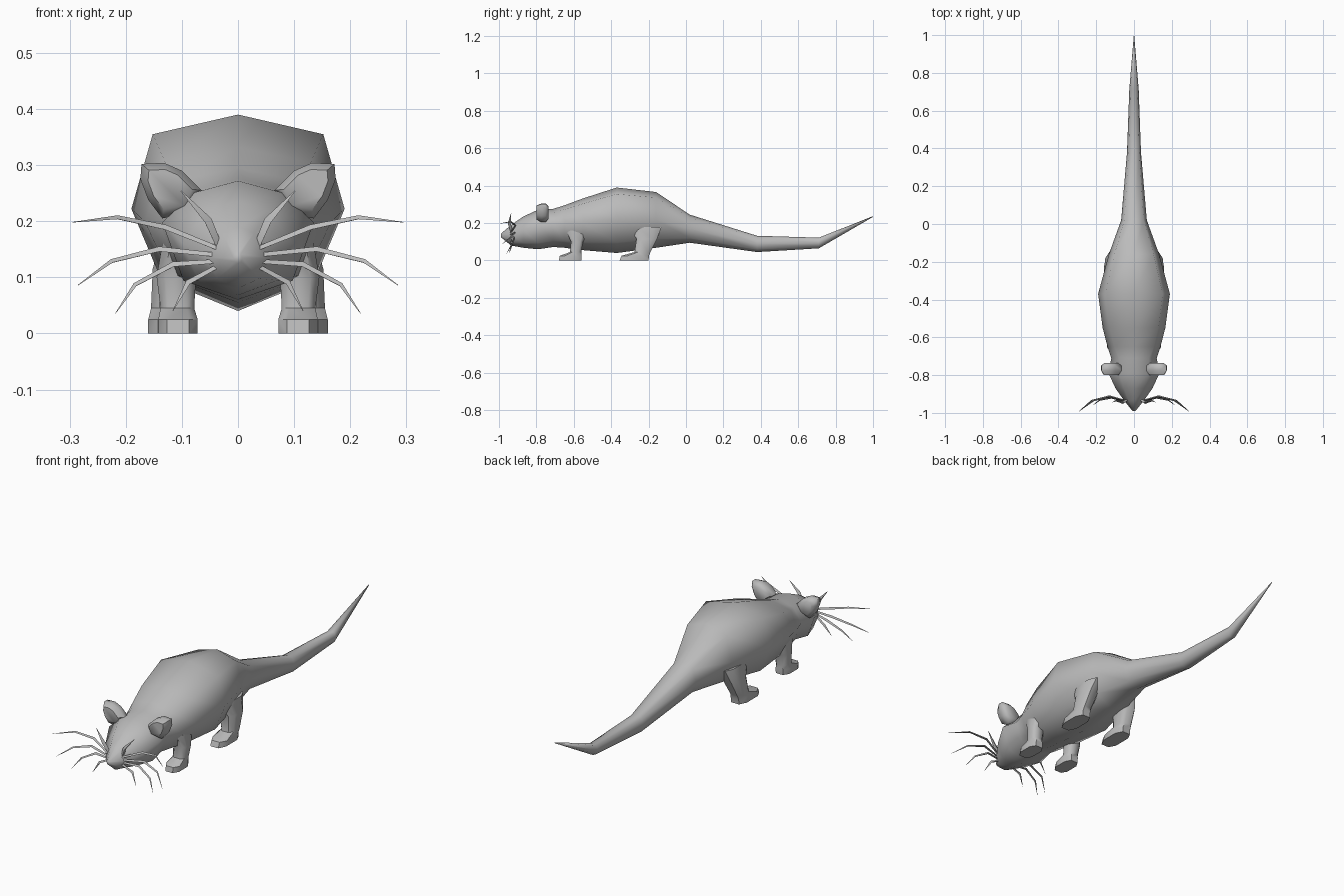
import bpy, bmesh, math
from mathutils import Vector

if "Cube" in bpy.data.objects:
    bpy.data.objects.remove(bpy.data.objects["Cube"])

fur = bpy.data.materials.new("grey_fur")
fur.diffuse_color = (0.5, 0.5, 0.5, 1)
fur.use_nodes = True
fur.node_tree.nodes["Principled BSDF"].inputs["Base Color"].default_value = fur.diffuse_color


def loft(name, rings, mirror=False, smooth_angle=180):
    """Skin a list of equal-length point rings, closing both ends."""
    bm = bmesh.new()
    rows = [[bm.verts.new(p) for p in ring] for ring in rings]
    n = len(rows[0])
    for a, b in zip(rows, rows[1:]):
        for i in range(n):
            j = (i + 1) % n
            bm.faces.new((a[i], a[j], b[j], b[i]))
    bm.faces.new(rows[0])
    bm.faces.new(rows[-1])
    bmesh.ops.remove_doubles(bm, verts=bm.verts, dist=0.0005)
    bmesh.ops.recalc_face_normals(bm, faces=bm.faces)
    mesh = bpy.data.meshes.new(name)
    bm.to_mesh(mesh)
    bm.free()
    mesh.materials.append(fur)
    obj = bpy.data.objects.new(name, mesh)
    bpy.context.collection.objects.link(obj)
    bpy.ops.object.select_all(action='DESELECT')
    obj.select_set(True)
    bpy.context.view_layer.objects.active = obj
    bpy.ops.object.shade_smooth_by_angle(angle=math.radians(smooth_angle))
    if mirror:
        obj.modifiers.new("mirror", 'MIRROR')
    return obj


def body_ring(y, top, bottom, w, shoulder, side):
    """Eight-sided section: ridge, shoulders, sides, lower sides, belly."""
    h = top - bottom
    half = [(shoulder * w, top - 0.1 * h), (w, bottom + side * h),
            (0.72 * w, bottom + 0.16 * h)]
    pts = [(0, top)] + half + [(0, bottom)] + [(-x, z) for x, z in reversed(half)]
    return [Vector((x, y, z)) for x, z in pts]


# Body from nose to tail tip: y, top, bottom, half width, shoulder ratio, side height
sections = [
    (-0.99, 0.143, 0.125, 0.008, 0.6, 0.5),
    (-0.935, 0.190, 0.080, 0.052, 0.55, 0.5),
    (-0.87, 0.235, 0.068, 0.098, 0.55, 0.55),
    (-0.79, 0.272, 0.060, 0.135, 0.58, 0.65),
    (-0.71, 0.276, 0.072, 0.120, 0.65, 0.6),
    (-0.65, 0.295, 0.068, 0.140, 0.75, 0.55),
    (-0.55, 0.332, 0.055, 0.166, 0.78, 0.52),
    (-0.37, 0.390, 0.040, 0.190, 0.80, 0.52),
    (-0.16, 0.366, 0.068, 0.133, 0.78, 0.5),
    (0.02, 0.245, 0.095, 0.068, 0.75, 0.5),
    (0.38, 0.132, 0.045, 0.037, 0.75, 0.5),
    (0.71, 0.122, 0.065, 0.025, 0.75, 0.5),
    (1.0, 0.237, 0.233, 0.001, 0.75, 0.5),
]
loft("body", [body_ring(*s) for s in sections])


def leg_ring(z, y0, y1, x0, x1):
    """Horizontal rectangle with clipped corners."""
    cx, cy, rx, ry = (x0 + x1) / 2, (y0 + y1) / 2, (x1 - x0) / 2, (y1 - y0) / 2
    k = 0.55
    unit = [(1, k), (k, 1), (-k, 1), (-1, k), (-1, -k), (-k, -1), (k, -1), (1, -k)]
    return [Vector((cx + u * rx, cy + v * ry, z)) for u, v in unit]


# Legs: z, back-front extent, inner-outer extent
loft("front_legs", [leg_ring(*r) for r in (
    (0.16, -0.64, -0.52, 0.075, 0.135),
    (0.10, -0.615, -0.55, 0.075, 0.145),
    (0.045, -0.62, -0.56, 0.078, 0.138),
    (0.025, -0.675, -0.558, 0.072, 0.142),
    (0.0, -0.68, -0.56, 0.072, 0.142))], True, 50)
loft("back_legs", [leg_ring(*r) for r in (
    (0.18, -0.30, -0.13, 0.06, 0.135),
    (0.115, -0.265, -0.155, 0.075, 0.152),
    (0.045, -0.275, -0.19, 0.09, 0.155),
    (0.025, -0.345, -0.198, 0.083, 0.16),
    (0.0, -0.355, -0.20, 0.083, 0.16))], True, 50)

# Ears: flattened fans seen from the front, thinner toward the rim
ear = [(0.065, 0.255), (0.10, 0.290), (0.132, 0.304), (0.172, 0.302),
       (0.174, 0.275), (0.160, 0.238), (0.135, 0.205), (0.085, 0.215)]
centre = Vector((0.125, 0, 0.262))


def ear_ring(y, scale):
    pts = [Vector((x, 0, z)) for x, z in ear]
    return [centre + (p - centre) * scale + Vector((0, y, 0)) for p in pts]


loft("ears", [ear_ring(-0.80, 0.72), ear_ring(-0.775, 1.0),
              ear_ring(-0.75, 1.0), ear_ring(-0.735, 0.65)], True, 60)


def whisker(name, points, radius):
    """Thin tapered three-sided strand."""
    pts = [Vector(p) for p in points]
    rings = []
    for i, p in enumerate(pts):
        d = (pts[min(i + 1, len(pts) - 1)] - pts[max(i - 1, 0)]).normalized()
        u = d.cross(Vector((0, 1, 0))).normalized()
        v = d.cross(u)
        r = radius * (0.8, 1.0, 0.75, 0.1)[i if i < len(pts) - 1 else 3]
        rings.append([p + r * (u * math.cos(a) + v * math.sin(a))
                      for a in (0, math.tau / 3, 2 * math.tau / 3)])
    loft(name, rings, True, 60)


# Whiskers on the muzzle
whisker("top_whisker", [(0.03, -0.94, 0.148), (0.13, -0.912, 0.188),
                        (0.215, -0.935, 0.206), (0.295, -0.995, 0.198)], 0.006)
whisker("middle_whisker", [(0.03, -0.94, 0.138), (0.14, -0.915, 0.149),
                           (0.225, -0.935, 0.128), (0.285, -0.985, 0.086)], 0.006)
whisker("lower_whisker", [(0.03, -0.94, 0.128), (0.115, -0.918, 0.122),
                          (0.183, -0.932, 0.086), (0.218, -0.96, 0.036)], 0.006)
whisker("chin_whisker", [(0.03, -0.94, 0.122), (0.088, -0.93, 0.09),
                         (0.116, -0.945, 0.04)], 0.006)
whisker("brow_whisker", [(0.033, -0.93, 0.15), (0.055, -0.945, 0.2),
                         (0.102, -0.935, 0.254)], 0.009)
